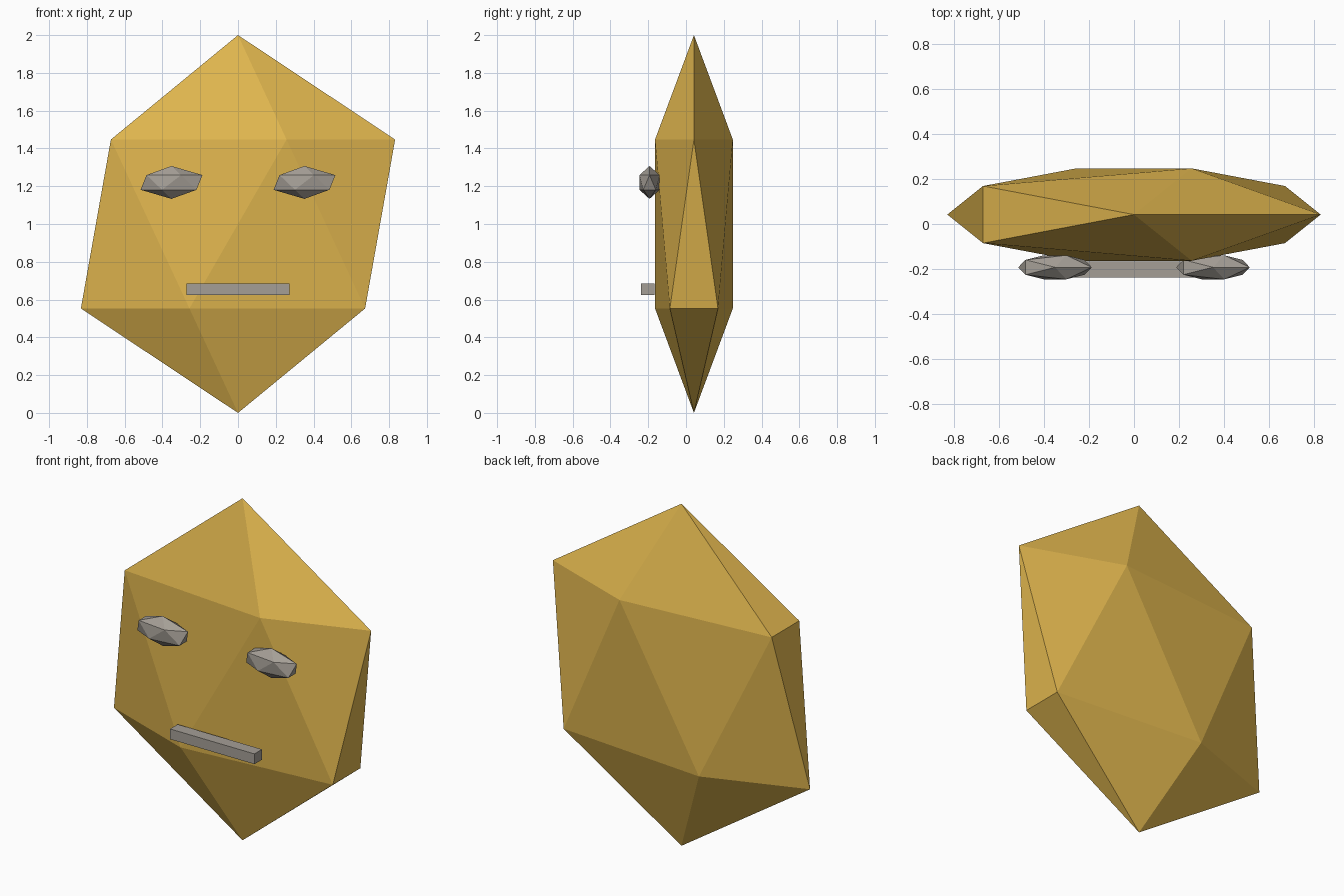
import bpy
import bmesh
from mathutils import Matrix, Vector

cube = bpy.data.objects.get("Cube")
if cube:
    bpy.data.objects.remove(cube, do_unlink=True)


def make_material(name, rgb):
    mat = bpy.data.materials.new(name)
    mat.use_nodes = True
    color = (*rgb, 1.0)
    mat.diffuse_color = color
    mat.node_tree.nodes["Principled BSDF"].inputs["Base Color"].default_value = color
    return mat


def add_part(name, shape, center, scale, mat):
    """Flat-shaded primitive, scaled per axis about its center."""
    bm = bmesh.new()
    if shape == "gem":
        bmesh.ops.create_icosphere(bm, subdivisions=1, radius=1.0)
    else:
        bmesh.ops.create_cube(bm, size=1.0)
    bm.transform(Matrix.Diagonal(Vector((*scale, 1.0))))
    mesh = bpy.data.meshes.new(name)
    bm.to_mesh(mesh)
    bm.free()
    mesh.materials.append(mat)
    obj = bpy.data.objects.new(name, mesh)
    obj.location = center
    bpy.context.collection.objects.link(obj)
    return obj


gold = make_material("gold", (0.75, 0.47, 0.077))
grey = make_material("warm grey", (0.375, 0.345, 0.307))

# Flattened faceted head
add_part("head", "gem", (0, 0.042, 1), (0.93, 0.242, 1), gold)

# Two identical faceted eyes
for side, x in (("right", -0.352), ("left", 0.352)):
    add_part(side + "_eye", "gem", (x, -0.193, 1.22), (0.183, 0.063, 0.087), grey)

# Straight bar mouth
add_part("mouth", "bar", (0, -0.203, 0.655), (0.546, 0.07, 0.06), grey)
